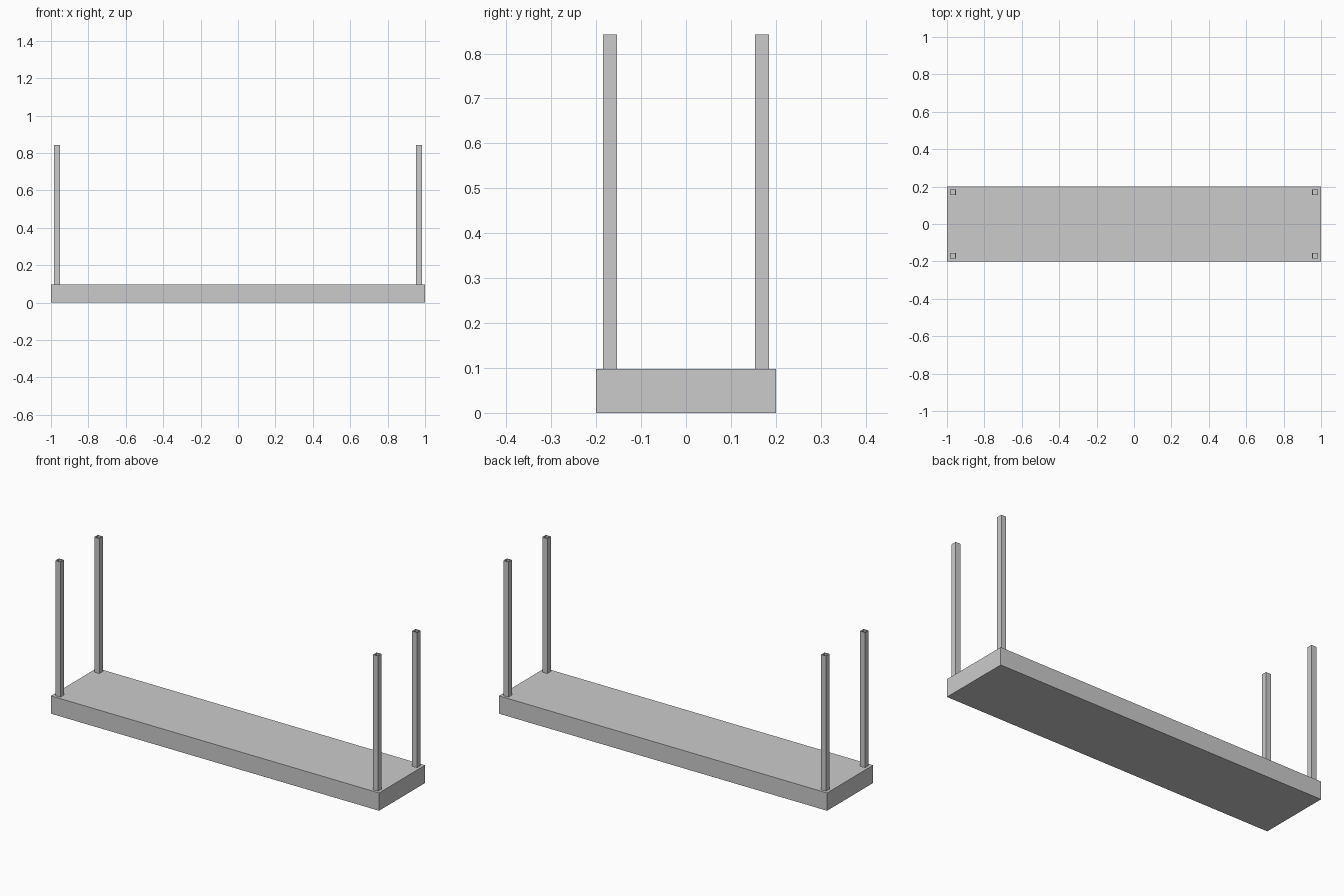
import bpy, bmesh

if "Cube" in bpy.data.objects:
    bpy.data.objects.remove(bpy.data.objects["Cube"])

SLAB_H = 0.098
POST_W, POST_TOP, WALL = 0.031, 0.842, 0.004
POST_X, POST_Y = 0.9685, 0.1695


def make_object(name, bm, location=(0, 0, 0)):
    bmesh.ops.recalc_face_normals(bm, faces=bm.faces)
    mesh = bpy.data.meshes.new(name)
    bm.to_mesh(mesh)
    bm.free()
    obj = bpy.data.objects.new(name, mesh)
    obj.location = location
    bpy.context.collection.objects.link(obj)
    return obj


def square_tube(name, x, y, z0, z1, width, wall):
    # Square rings: outer and inner outline, at bottom and top
    bm = bmesh.new()
    corners = [(-1, -1), (1, -1), (1, 1), (-1, 1)]
    rings = [[bm.verts.new((cx * r, cy * r, z)) for cx, cy in corners]
             for r, z in ((width / 2, z0), (width / 2, z1),
                          (width / 2 - wall, z1), (width / 2 - wall, z0))]
    for k in range(4):
        a, b = rings[k], rings[(k + 1) % 4]
        for i in range(4):
            j = (i + 1) % 4
            bm.faces.new((a[i], a[j], b[j], b[i]))
    return make_object(name, bm, (x, y, 0))


# Base slab
bm = bmesh.new()
bmesh.ops.create_cube(bm, size=1)
bmesh.ops.scale(bm, vec=(2, 0.4, SLAB_H), verts=bm.verts)
make_object("base_slab", bm, (0, 0, SLAB_H / 2))

# Four open square-tube posts near the corners
for side, sx in (("left", -1), ("right", 1)):
    for end, sy in (("front", -1), ("back", 1)):
        square_tube(f"{end}_{side}_post", sx * POST_X, sy * POST_Y,
                    SLAB_H, POST_TOP, POST_W, WALL)
